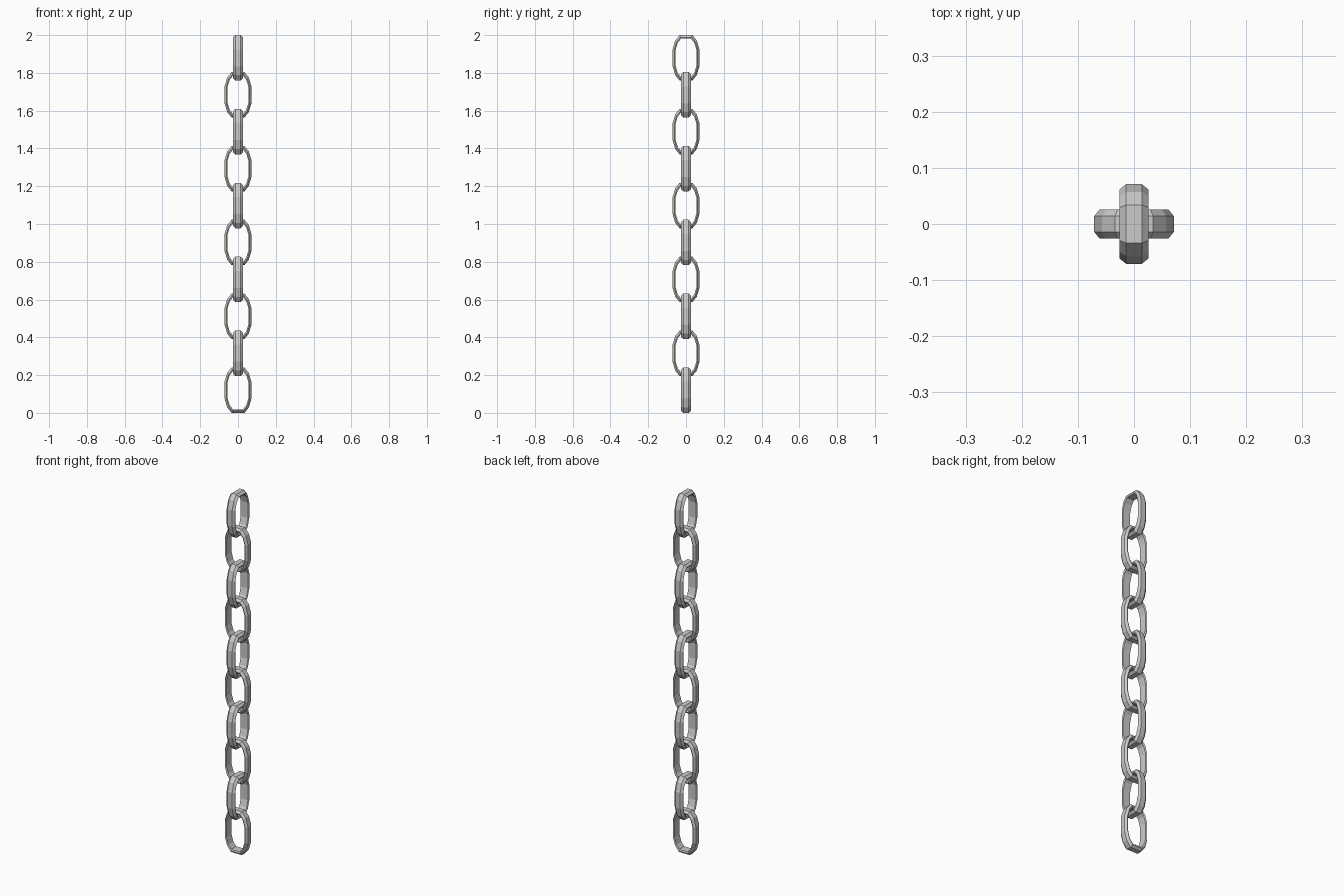
import bpy, bmesh, math
from mathutils import Matrix

if "Cube" in bpy.data.objects:
    bpy.data.objects.remove(bpy.data.objects["Cube"])

LINKS = 10
HEIGHT = 0.2405
PITCH = (2.0 - HEIGHT) / (LINKS - 1)

# quarter outlines of one link (sideways, upwards): outer rim and inner hole
OUTER = [(0.071, 0.045), (0.057, 0.092), (0.034, HEIGHT / 2)]
INNER = [(0.055, 0.042), (0.044, 0.079), (0.026, HEIGHT / 2 - 0.019)]
# wire cross-section (depth, fraction from outer rim to inner hole)
SECTION = [(-0.014, 0), (0.014, 0), (0.026, 0.6), (0.022, 1), (-0.022, 1), (-0.026, 0.6)]


def full_loop(quarter):
    """Mirror a quarter outline into a closed loop."""
    half = quarter + [(-x, z) for x, z in reversed(quarter)]
    return half + [(x, -z) for x, z in reversed(half)]


def link_mesh():
    bm = bmesh.new()
    rings = []
    for (ox, oz), (ix, iz) in zip(full_loop(OUTER), full_loop(INNER)):
        rings.append([bm.verts.new((ox + (ix - ox) * t, d, oz + (iz - oz) * t))
                      for d, t in SECTION])
    n, m = len(rings), len(SECTION)
    for i in range(n):
        a, b = rings[i], rings[(i + 1) % n]
        for j in range(m):
            k = (j + 1) % m
            bm.faces.new((a[j], a[k], b[k], b[j]))
    bmesh.ops.recalc_face_normals(bm, faces=bm.faces)
    mesh = bpy.data.meshes.new("chain_link")
    bm.to_mesh(mesh)
    bm.free()
    return mesh


# hanging chain: alternate links turned a quarter turn
mesh = link_mesh()
for i in range(LINKS):
    link = bpy.data.objects.new(f"chain_link_{i + 1}", mesh)
    link.location.z = HEIGHT / 2 + i * PITCH
    link.rotation_euler.z = math.pi / 2 * (i % 2)
    bpy.context.collection.objects.link(link)
